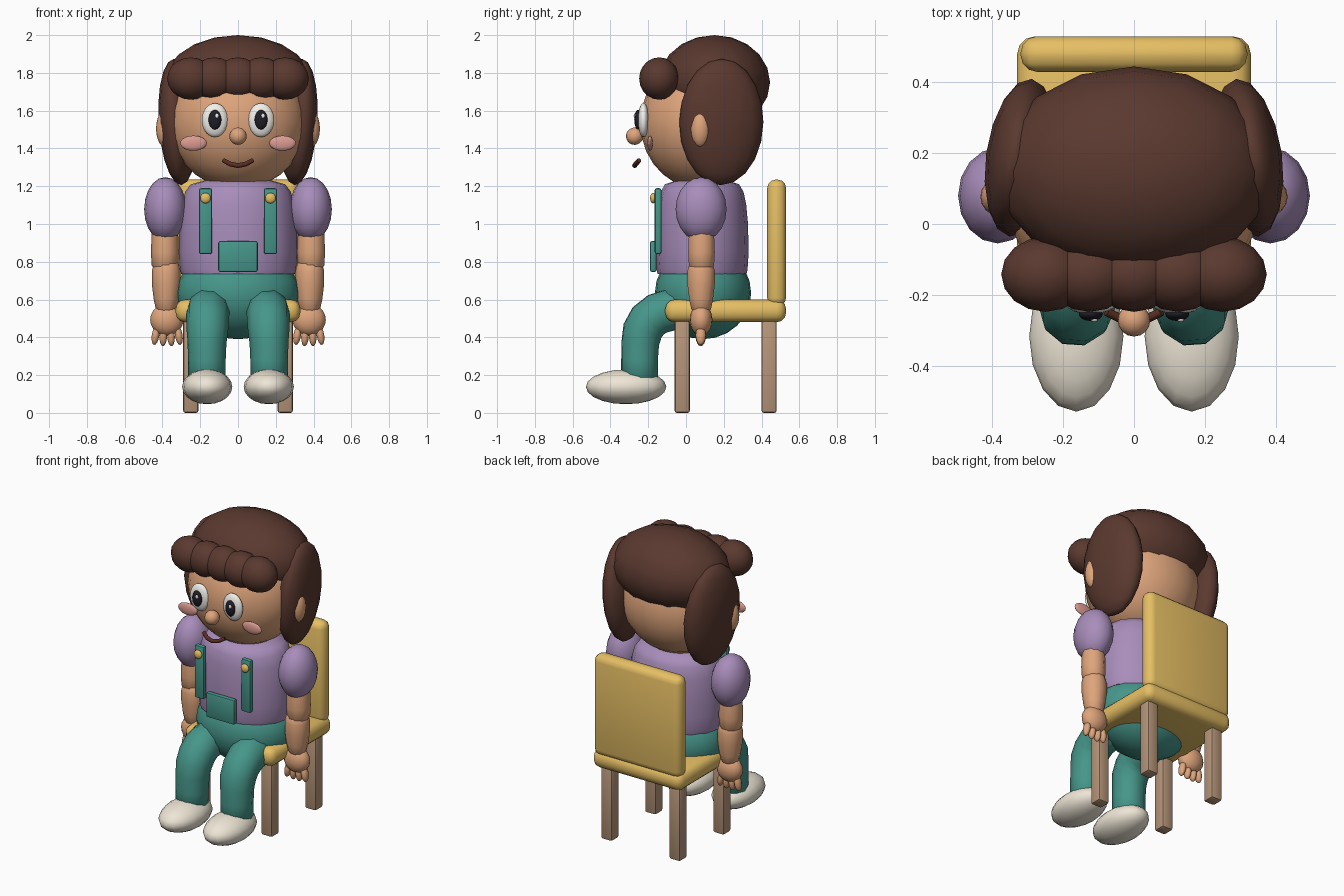
import bpy, math
from mathutils import Matrix, Euler

if "Cube" in bpy.data.objects:
    bpy.data.objects.remove(bpy.data.objects["Cube"])


def lin(h):
    c = [int(h[i:i + 2], 16) / 255 for i in (0, 2, 4)]
    return [x / 12.92 if x < .04 else ((x + .055) / 1.055) ** 2.4 for x in c] + [1]


def mat(name, h):
    m = bpy.data.materials.new(name)
    m.diffuse_color = lin(h)
    m.use_nodes = True
    m.node_tree.nodes["Principled BSDF"].inputs["Base Color"].default_value = m.diffuse_color
    return m


SKIN, HAIR = mat("skin", "DFA57C"), mat("hair", "5A392F")
PURPLE, TEAL = mat("shirt", "A88DBA"), mat("trousers", "46968A")
GOLD, WOOD = mat("yellow_paint", "E6BF64"), mat("wood", "B7967A")
CREAM, BLACK = mat("cream", "EEE6D6"), mat("black", "1E1E26")
WHITE, PINK, LIP = mat("white", "F2F0EA"), mat("pink", "DC9C92"), mat("lip", "5A2E22")


def finish(name, m, angle=60):
    o = bpy.context.object
    o.name = name
    o.data.materials.clear()
    o.data.materials.append(m)
    bpy.ops.object.shade_smooth_by_angle(angle=math.radians(angle))
    return o


def ball(name, loc, r, m, rot=(0, 0, 0), seg=16, rings=10):
    bpy.ops.mesh.primitive_uv_sphere_add(segments=seg, ring_count=rings, radius=1)
    o = bpy.context.object
    o.data.transform(Matrix.LocRotScale(loc, Euler(rot), r))
    return finish(name, m)


def box(name, loc, size, m, bevel, segs=3):
    bpy.ops.mesh.primitive_cube_add(size=1, location=loc)
    o = bpy.context.object
    o.data.transform(Matrix.Diagonal((*size, 1)))
    b = o.modifiers.new("bevel", 'BEVEL')
    b.width, b.segments = bevel, segs
    bpy.ops.object.modifier_apply(modifier="bevel")
    return finish(name, m, 40)


def tube(name, pts, m, res=3):
    """Tapered tube through (x, y, z, radius) points."""
    c = bpy.data.curves.new(name, 'CURVE')
    c.dimensions, c.bevel_depth, c.bevel_resolution = '3D', 1, res
    c.use_fill_caps = True
    s = c.splines.new('POLY')
    s.points.add(len(pts) - 1)
    for p, (x, y, z, r) in zip(s.points, pts):
        p.co, p.radius = (x, y, z, 1), r
    o = bpy.data.objects.new(name, c)
    bpy.context.collection.objects.link(o)
    bpy.ops.object.select_all(action='DESELECT')
    o.select_set(True)
    bpy.context.view_layer.objects.active = o
    bpy.ops.object.convert(target='MESH')
    return finish(name, m)


# chair
box("seat", (0, .21, .54), (.66, .64, .12), GOLD, .05)
box("backrest", (0, .48, .9), (.64, .1, .67), GOLD, .045)
for s in (-1, 1):
    box("front_leg", (s * .25, -.02, .255), (.08, .08, .51), WOOD, .012, 2)
    box("back_leg", (s * .25, .44, .255), (.08, .08, .51), WOOD, .012, 2)

# torso and hips
torso = tube("torso", [(0, 0, z, r) for z, r in (
    (.735, .3), (.76, .307), (.85, .314), (1, .31), (1.1, .298),
    (1.17, .28), (1.21, .25), (1.235, .16), (1.24, .05))], PURPLE, 6)
torso.data.transform(Matrix.Translation((0, .085, 0)) @ Matrix.Diagonal((1, .785, 1, 1)))
ball("hips", (0, .09, .635), (.325, .255, .245), TEAL, seg=24, rings=12)

# overalls details
box("pocket", (0, -.173, .828), (.21, .035, .165), TEAL, .012, 2)

# head
ball("head", (0, .08, 1.535), (.362, .322, .35), SKIN, seg=24, rings=14)
ball("nose", (0, -.272, 1.465), (.046, .046, .046), SKIN)
tube("mouth", [(-.078, -.248, 1.337, .012), (-.04, -.266, 1.317, .013), (0, -.272, 1.309, .013),
               (.04, -.266, 1.317, .013), (.078, -.248, 1.337, .012)], LIP, 2)

# hair
ball("hair_cap", (0, .15, 1.75), (.39, .295, .25), HAIR)
for i in range(-2, 3):
    ball("fringe_curl", (i * .125, -.142, 1.77), (.125, .106, .112), HAIR)

for s in (-1, 1):
    ball("side_hair", (s * .32, .187, 1.54), (.097, .225, .335), HAIR, (0, s * .06, s * .14))
    ball("ear", (s * .382, .077, 1.505), (.052, .054, .1), SKIN)
    # face
    ball("eye", (s * .122, -.225, 1.55), (.07, .03, .09), WHITE)
    ball("pupil", (s * .122, -.254, 1.552), (.034, .02, .052), BLACK)
    ball("eye_glint", (s * .122 + .01, -.271, 1.572), (.01, .006, .013), WHITE, seg=8, rings=6)
    ball("cheek", (s * .236, -.19, 1.428), (.07, .015, .04), PINK)
    # straps
    box("strap", (s * .172, -.148, 1.015), (.07, .036, .35), TEAL, .012, 2)
    ball("button", (s * .172, -.174, 1.137), (.028, .016, .028), GOLD)
    # arms
    ball("sleeve", (s * .385, .08, 1.078), (.112, .135, .17), PURPLE)
    tube("upper_arm", [(s * .387, .082, z, r) for z, r in
                       ((1.05, .05), (.95, .07), (.85, .074), (.78, .07), (.75, .045))], SKIN)
    tube("forearm", [(s * .38, .08, z, r) for z, r in (
        (.81, .04), (.79, .066), (.75, .076), (.68, .076), (.6, .066), (.55, .055), (.52, .03))], SKIN)
    ball("palm", (s * .377, .08, .493), (.088, .06, .085), SKIN)
    for i in range(4):
        k = i - 1.5
        ball("finger", (s * .375 + k * .041, .078, .402 + abs(k) * .006), (.021, .027, .052), SKIN,
             (0, -k * .1, 0), 10, 8)
    # legs
    tube("leg", [(s * x, y, z, r) for x, y, z, r in (
        (.14, .07, .57, .06), (.145, .03, .565, .105), (.155, -.08, .545, .115), (.16, -.15, .525, .115),
        (.161, -.2, .487, .113), (.162, -.23, .435, .11), (.164, -.242, .37, .103),
        (.165, -.246, .28, .1), (.165, -.246, .19, .1), (.165, -.246, .16, .07))], TEAL)
    ball("shoe", (s * .163, -.317, .138), (.133, .213, .092), CREAM)
